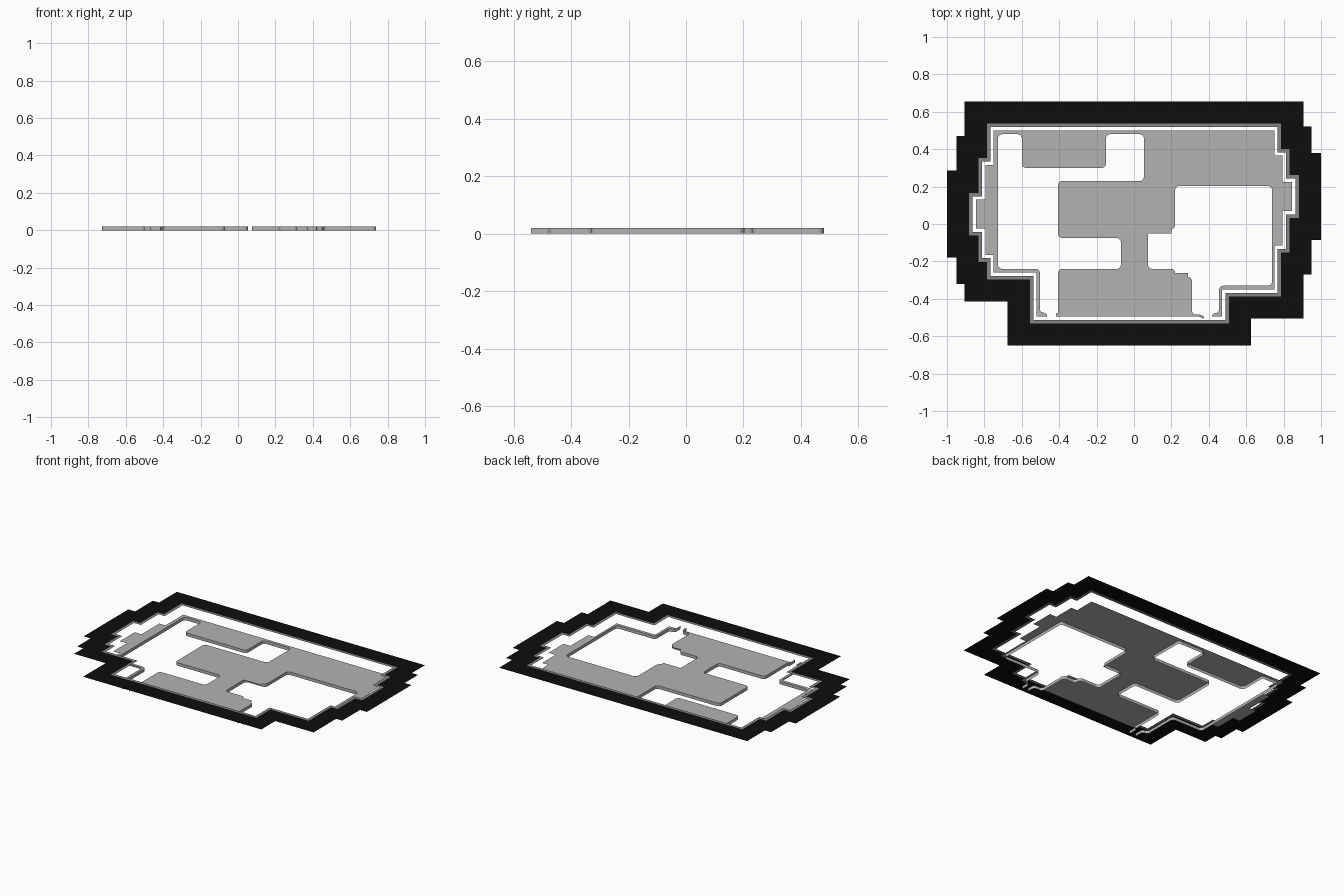
import bpy, bmesh, math
from mathutils import Vector

if "Cube" in bpy.data.objects:
    bpy.data.objects.remove(bpy.data.objects["Cube"])


def material(name, value):
    m = bpy.data.materials.new(name)
    m.diffuse_color = (value, value, value, 1)
    m.use_nodes = True
    m.node_tree.nodes["Principled BSDF"].inputs["Base Color"].default_value = m.diffuse_color
    return m


BLACK = material("border black", 0.004)
TRIM = material("trim grey", 0.24)
FLOOR = material("floor grey", 0.45)


def make(name, bm, mat):
    me = bpy.data.meshes.new(name)
    bm.to_mesh(me)
    bm.free()
    me.materials.append(mat)
    ob = bpy.data.objects.new(name, me)
    bpy.context.collection.objects.link(ob)
    return ob


def inset(pts, d):
    """Inset a counter-clockwise outline by d."""
    out = []
    for i, p in enumerate(pts):
        p = Vector(p)
        a = (p - Vector(pts[i - 1])).normalized()
        b = (Vector(pts[(i + 1) % len(pts)]) - p).normalized()
        out.append(tuple(p + d * (Vector((-a.y, a.x)) + Vector((-b.y, b.x)))))
    return out


def rounded(pts, r=0.022, n=4):
    """Round the inner corners of an open path."""
    out = [pts[0]]
    for a, p, b in zip(pts, pts[1:], pts[2:]):
        a, p, b = Vector(a), Vector(p), Vector(b)
        k = min(r, (a - p).length * 0.48, (b - p).length * 0.48)
        u, v = (a - p).normalized() * k, (b - p).normalized() * k
        c = p + u + v
        for i in range(n + 1):
            t = i / n * math.pi / 2
            out.append(tuple(c - v * math.cos(t) - u * math.sin(t)))
    return out + [pts[-1]]


def ring(name, outer, inner, z, mat):
    bm = bmesh.new()
    o = [bm.verts.new((x, y, z)) for x, y in outer]
    i = [bm.verts.new((x, y, z)) for x, y in inner]
    for k in range(len(o)):
        j = (k + 1) % len(o)
        bm.faces.new((o[k], o[j], i[j], i[k]))
    return make(name, bm, mat)


def sheet(name, pts, z, mat):
    bm = bmesh.new()
    f = bm.faces.new([bm.verts.new((x, y, z)) for x, y in pts])
    f.normal_update()
    if f.normal.z < 0:
        f.normal_flip()
    bmesh.ops.triangulate(bm, faces=[f], ngon_method='EAR_CLIP')
    return make(name, bm, mat)


def skirt(name, path, top, mat):
    bm = bmesh.new()
    t = [bm.verts.new((x, y, top)) for x, y in path]
    b = [bm.verts.new((x, y, 0)) for x, y in path]
    for k in range(len(path) - 1):
        bm.faces.new((t[k], b[k], b[k + 1], t[k + 1]))
    return make(name, bm, mat)


# Stepped outer outline, counter-clockwise from the front left corner
outline = [(-.675, -.65), (.625, -.65), (.625, -.505), (.905, -.505),
           (.905, -.27), (.95, -.27), (.95, -.085), (1, -.085),
           (1, .38), (.95, .38), (.95, .52), (.905, .52), (.905, .655),
           (-.905, .655), (-.905, .47), (-.95, .47), (-.95, .285),
           (-1, .285), (-1, -.18), (-.95, -.18), (-.95, -.32),
           (-.905, -.32), (-.905, -.415), (-.675, -.415)]

# Raised black border and its thin inner trim
edge = inset(outline, 0.118)
ring("border", outline, edge, 0.07, BLACK)
ring("border_trim", edge, inset(outline, 0.137), 0.07, TRIM)

# Edges of the two openings in the floor, both running out at the front
FRONT = -.54
left_gap = rounded([
    (-.465, FRONT), (-.465, -.474), (-.503, -.474), (-.503, -.24),
    (-.727, -.24), (-.727, .48), (-.6, .48), (-.6, .30), (-.15, .30),
    (-.15, .48), (.053, .48), (.053, .23), (-.406, .23), (-.406, -.075),
    (-.07, -.075), (-.07, -.24), (-.406, -.24), (-.406, -.476),
    (-.417, -.476), (-.417, FRONT)])
right_gap = rounded([
    (.374, FRONT), (.374, -.485), (.31, -.485), (.31, -.283), (.22, -.283),
    (.22, -.24), (.075, -.24), (.075, -.027), (.22, -.027), (.22, .203),
    (.738, .203), (.738, -.33), (.455, -.33), (.455, -.476),
    (.417, -.476), (.417, FRONT)])

# Floor slab: one outline weaving around both openings, with side walls
floor_edge = inset(outline, 0.155)
y0 = floor_edge[0][1]


def clip(path):
    return [(path[0][0], y0)] + path[1:-1] + [(path[-1][0], y0)]


sheet("floor", floor_edge[:1] + clip(left_gap) + clip(right_gap)
      + floor_edge[1:], 0.02, FLOOR)
skirt("left_opening_wall", left_gap, 0.02, FLOOR)
skirt("right_opening_wall", right_gap, 0.02, FLOOR)


# Room panels on the floor, some with a doorway notch in the front edge
def panel(name, x0, x1, ya, yb, notch=None):
    pts = [(x0, ya)]
    if notch:
        a, b, h = notch
        pts += [(a, ya), (a, ya + h), (b, ya + h), (b, ya)]
    sheet(name, pts + [(x1, ya), (x1, yb), (x0, yb)], 0.0207, FLOOR)


panel("back_left_room", -.575, -.17, .325, .48, (-.41, -.315, .037))
panel("back_right_room", .08, .71, .228, .48, (.45, .545, .037))
panel("middle_room", -.385, .2, -.05, .203, (-.315, -.22, .042))
panel("front_room", -.385, .29, -.47, -.262)
